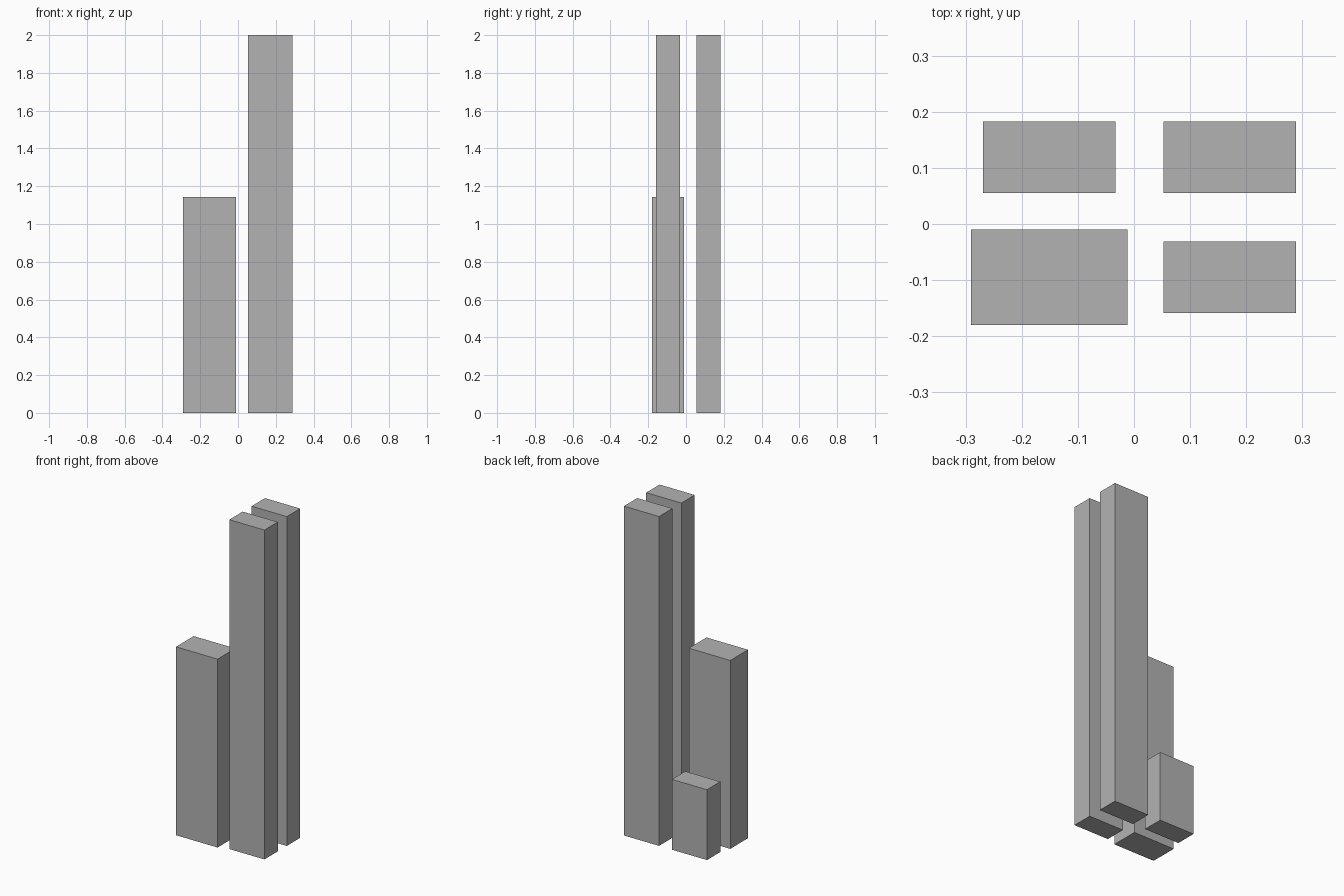
import bpy
from mathutils import Matrix, Vector
import bmesh

cube = bpy.data.objects.get("Cube")
if cube:
    bpy.data.objects.remove(cube, do_unlink=True)

# One plain grey for every tower
grey = bpy.data.materials.new("plain_grey")
grey.use_nodes = True
colour = (0.45, 0.45, 0.45, 1)
grey.diffuse_color = colour
grey.node_tree.nodes["Principled BSDF"].inputs["Base Color"].default_value = colour


def tower(name, x, y, width, depth, height):
    """Sharp-edged block standing on the ground, centred on x, y."""
    bm = bmesh.new()
    place = Matrix.LocRotScale(Vector((0, 0, height / 2)), None,
                               Vector((width, depth, height)))
    bmesh.ops.create_cube(bm, size=1, matrix=place)
    mesh = bpy.data.meshes.new(name)
    bm.to_mesh(mesh)
    bm.free()
    mesh.materials.append(grey)
    obj = bpy.data.objects.new(name, mesh)
    obj.location = (x, y, 0)
    bpy.context.collection.objects.link(obj)


# Twin tall towers on the left side
slim_width, slim_depth = 0.236, 0.128
tower("tall_tower_front", 0.171, -0.095, slim_width, slim_depth, 2)
tower("tall_tower_back", 0.171, 0.119, slim_width, slim_depth, 2)

# Lower blocks on the right side
tower("medium_tower", -0.151, -0.095, 0.279, 0.17, 1.144)
tower("short_tower", -0.151, 0.119, slim_width, slim_depth, 0.427)
